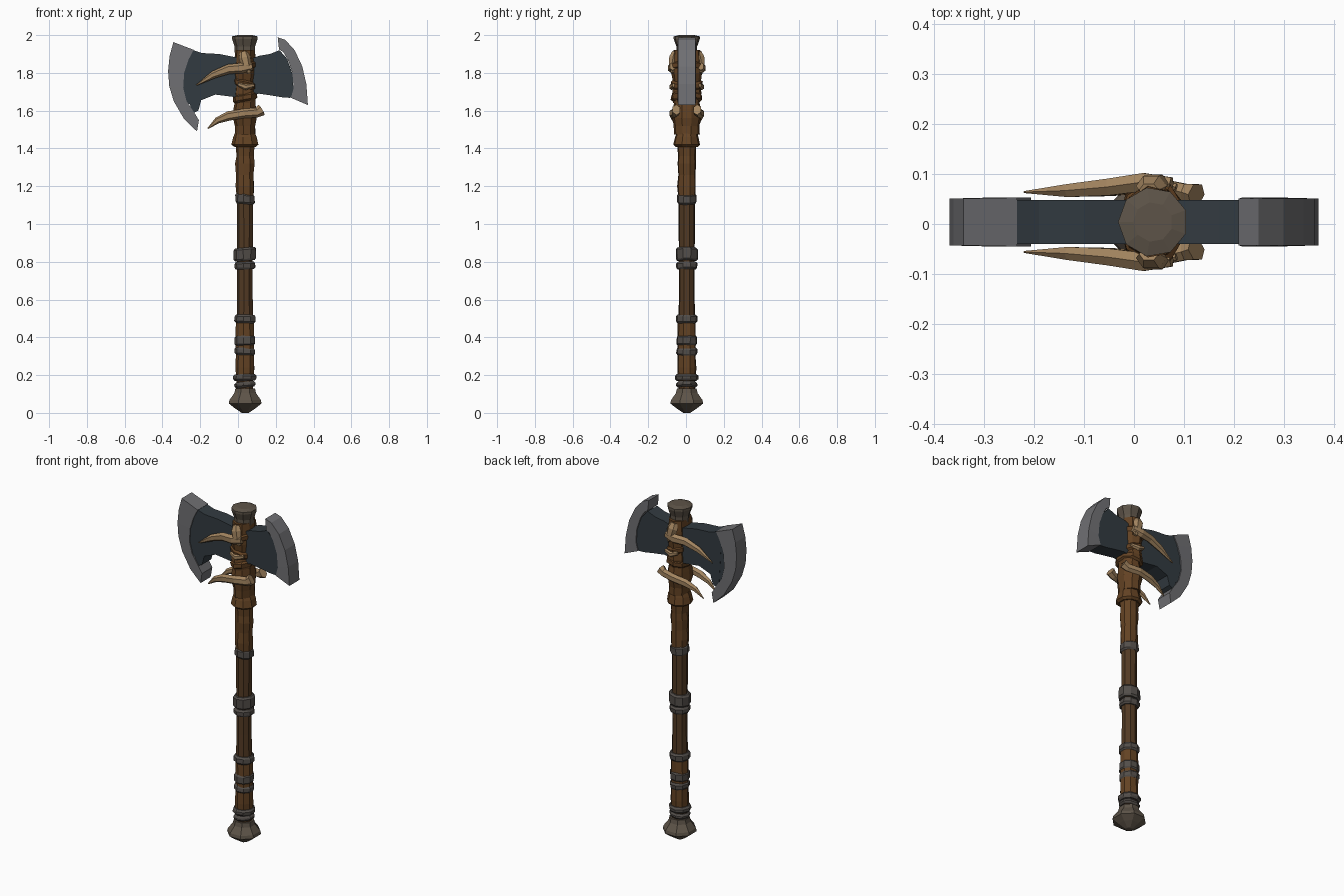
import bpy, bmesh, math, random
from mathutils import Vector

random.seed(4)
CX, CY = 0.038, 0.004


def mat(name, c):
    m = bpy.data.materials.new(name)
    m.diffuse_color = (*c, 1)
    return m


LEATHER = mat("brown leather", (0.125, 0.055, 0.017))
WOOD = mat("dark wood", (0.085, 0.042, 0.017))
BAND = mat("grey wrap", (0.085, 0.075, 0.067))
CAP = mat("dull iron cap", (0.11, 0.088, 0.065))
STEEL = mat("steel edge", (0.16, 0.16, 0.17))
DARK = mat("dark blue iron", (0.032, 0.043, 0.052))
BONE = mat("bone", (0.36, 0.23, 0.115))


def finish(bm, name, m):
    bmesh.ops.recalc_face_normals(bm, faces=bm.faces)
    me = bpy.data.meshes.new(name)
    bm.to_mesh(me)
    bm.free()
    me.materials.append(m)
    ob = bpy.data.objects.new(name, me)
    bpy.context.collection.objects.link(ob)
    return ob


def skin(bm, rings):
    """Join equal rings of points with quads and close both ends."""
    vs = [[bm.verts.new(p) for p in r] for r in rings]
    n = len(vs[0])
    for a, b in zip(vs, vs[1:]):
        for i in range(n):
            bm.faces.new((a[i], a[(i + 1) % n], b[(i + 1) % n], b[i]))
    bm.faces.new(vs[0])
    bm.faces.new(vs[-1])


def lathe(name, m, prof, sides=9, sy=1.0, jitter=0.0, tilt=0.0):
    """Turned part around the shaft; prof holds (radius, z)."""
    bm = bmesh.new()
    rings = []
    for r, z in prof:
        ring = []
        for i in range(sides):
            a = 2 * math.pi * (i + 0.5) / sides
            q = r * (1 + random.uniform(-jitter, jitter))
            ring.append((CX + q * math.cos(a), CY + q * sy * math.sin(a),
                         z + tilt * math.cos(a)))
        rings.append(ring)
    skin(bm, rings)
    return finish(bm, name, m)


def strip(name, m, pairs, h0, h1):
    """Slab between paired points (x, z); h0, h1 are half thicknesses."""
    bm = bmesh.new()
    skin(bm, [[(a[0], CY - h0, a[1]), (b[0], CY - h1, b[1]),
               (b[0], CY + h1, b[1]), (a[0], CY + h0, a[1])] for a, b in pairs])
    return finish(bm, name, m)


def tusk(name, path, sides=6):
    """Tapered bone, path holds (x, y, z, radius)."""
    bm = bmesh.new()
    pts = [Vector(p[:3]) for p in path]
    rings = []
    for i, p in enumerate(path):
        t = (pts[min(i + 1, len(pts) - 1)] - pts[max(i - 1, 0)]).normalized()
        u = t.cross(Vector((0, 1, 0))).normalized()
        v = t.cross(u)
        rings.append([pts[i] + p[3] * (u * math.cos(k * math.tau / sides)
                      + 0.75 * v * math.sin(k * math.tau / sides)) for k in range(sides)])
    skin(bm, rings)
    return finish(bm, name, BONE)


# Pommel and top cap
lathe("pommel", CAP, [(0.02, 0.0), (0.06, 0.025), (0.094, 0.05), (0.09, 0.068),
                      (0.062, 0.105), (0.056, 0.13)], 8)
lathe("top_cap", CAP, [(0.055, 1.9), (0.056, 1.94), (0.07, 1.98), (0.07, 1.993),
                       (0.04, 2.0)], 9)

# Shaft: wood core and leather grips
lathe("wood_shaft", WOOD, [(0.045, 0.1), (0.044, 0.5), (0.042, 0.65), (0.043, 0.9),
                           (0.044, 1.15)], 9)
lathe("lower_grip", LEATHER, [(0.048, 0.19), (0.05, 0.24), (0.048, 0.3),
                              (0.05, 0.4), (0.048, 0.48)], 9, 1, 0.04)
lathe("upper_grip", LEATHER, [(0.046, 1.14), (0.05, 1.2), (0.047, 1.26), (0.051, 1.32),
                              (0.048, 1.36), (0.052, 1.42)], 9, 1, 0.05)

# Grey wrapped bands (bottom z, top z, radius)
for i, (a, b, r) in enumerate([(0.135, 0.165, 0.057), (0.17, 0.205, 0.062), (0.305, 0.345, 0.056),
                               (0.355, 0.41, 0.055), (0.475, 0.52, 0.057), (0.76, 0.80, 0.057),
                               (0.805, 0.875, 0.06), (1.105, 1.16, 0.052)]):
    lathe(f"wrap_band_{i + 1}", BAND, [(r - 0.008, a), (r, a + 0.01), (r, b - 0.01),
          (r - 0.008, b)], 9, 1, 0.04, random.uniform(-0.006, 0.006))

# Collar and leather binding of the head
lathe("collar", LEATHER, [(0.058, 1.408), (0.073, 1.42), (0.064, 1.46), (0.056, 1.48)], 9, 1, 0.03)
lathe("neck_binding", LEATHER, [(0.056, 1.475), (0.057, 1.52), (0.064, 1.56), (0.062, 1.61),
                                (0.056, 1.65)], 9, 1.2, 0.05)
lathe("head_binding", LEATHER, [(0.056, 1.64), (0.062, 1.69), (0.058, 1.74), (0.064, 1.8),
                                (0.06, 1.86), (0.055, 1.92)], 9, 1.25, 0.06)
for i, (z, t) in enumerate([(1.67, 0.012), (1.74, -0.015), (1.83, 0.015)]):
    lathe(f"head_strap_{i + 1}", LEATHER, [(0.058, z - 0.02), (0.068, z - 0.01),
          (0.068, z + 0.012), (0.058, z + 0.022)], 9, 1.25, 0.05, t)

# Dark iron plates (upper point, lower point)
strip("left_plate", DARK, [((-0.27, 1.915), (-0.25, 1.58)), ((-0.235, 1.92), (-0.21, 1.60)),
                           ((-0.19, 1.905), (-0.195, 1.655)), ((-0.1, 1.90), (-0.12, 1.685)),
                           ((0.0, 1.88), (0.0, 1.67))], 0.044, 0.044)
strip("left_plate_fill", DARK, [((-0.3, 1.83), (-0.29, 1.66)),
                                ((-0.25, 1.9), (-0.24, 1.62))], 0.043, 0.043)
strip("right_plate", DARK, [((0.06, 1.87), (0.06, 1.68)), ((0.11, 1.89), (0.11, 1.69)),
                            ((0.17, 1.90), (0.18, 1.68)), ((0.22, 1.92), (0.24, 1.67)),
                            ((0.26, 1.875), (0.275, 1.668)), ((0.29, 1.79), (0.295, 1.675))],
      0.044, 0.044)

# Steel cutting edges (outer point, inner point)
strip("left_edge", STEEL, [((-0.342, 1.963), (-0.235, 1.922)), ((-0.362, 1.89), (-0.262, 1.87)),
                           ((-0.37, 1.81), (-0.285, 1.80)), ((-0.364, 1.73), (-0.29, 1.72)),
                           ((-0.34, 1.65), (-0.272, 1.65)), ((-0.285, 1.555), (-0.235, 1.595)),
                           ((-0.217, 1.49), (-0.207, 1.55))], 0.047, 0.049)
strip("right_edge", STEEL, [((0.21, 1.988), (0.217, 1.925)), ((0.25, 1.975), (0.24, 1.91)),
                            ((0.30, 1.92), (0.264, 1.87)), ((0.34, 1.835), (0.288, 1.80)),
                            ((0.362, 1.74), (0.295, 1.72)), ((0.37, 1.63), (0.28, 1.668))],
      0.047, 0.049)

# Bone tusks and knuckles on the front and back
for side, s in (("front", -1), ("back", 1)):
    def y(d):
        return CY + s * d
    tusk(f"{side}_upper_tusk", [(0.075, y(0.075), 1.835, 0.022), (0.02, y(0.08), 1.825, 0.028),
                                (-0.05, y(0.07), 1.82, 0.026), (-0.13, y(0.063), 1.79, 0.02),
                                (-0.22, y(0.06), 1.735, 0.003)])
    tusk(f"{side}_lower_tusk", [(0.125, y(0.055), 1.605, 0.032), (0.1, y(0.06), 1.59, 0.026),
                                (0.03, y(0.075), 1.585, 0.025), (-0.05, y(0.068), 1.572, 0.025),
                                (-0.11, y(0.062), 1.548, 0.017), (-0.16, y(0.058), 1.505, 0.003)])
    tusk(f"{side}_knuckle", [(0.03, y(0.064), 1.91, 0.02), (0.035, y(0.072), 1.88, 0.032),
                             (0.045, y(0.078), 1.84, 0.026), (0.06, y(0.075), 1.8, 0.012)])
    tusk(f"{side}_small_bone", [(0.0, y(0.076), 1.74, 0.01), (0.04, y(0.08), 1.725, 0.017),
                                (0.085, y(0.07), 1.735, 0.01)])
